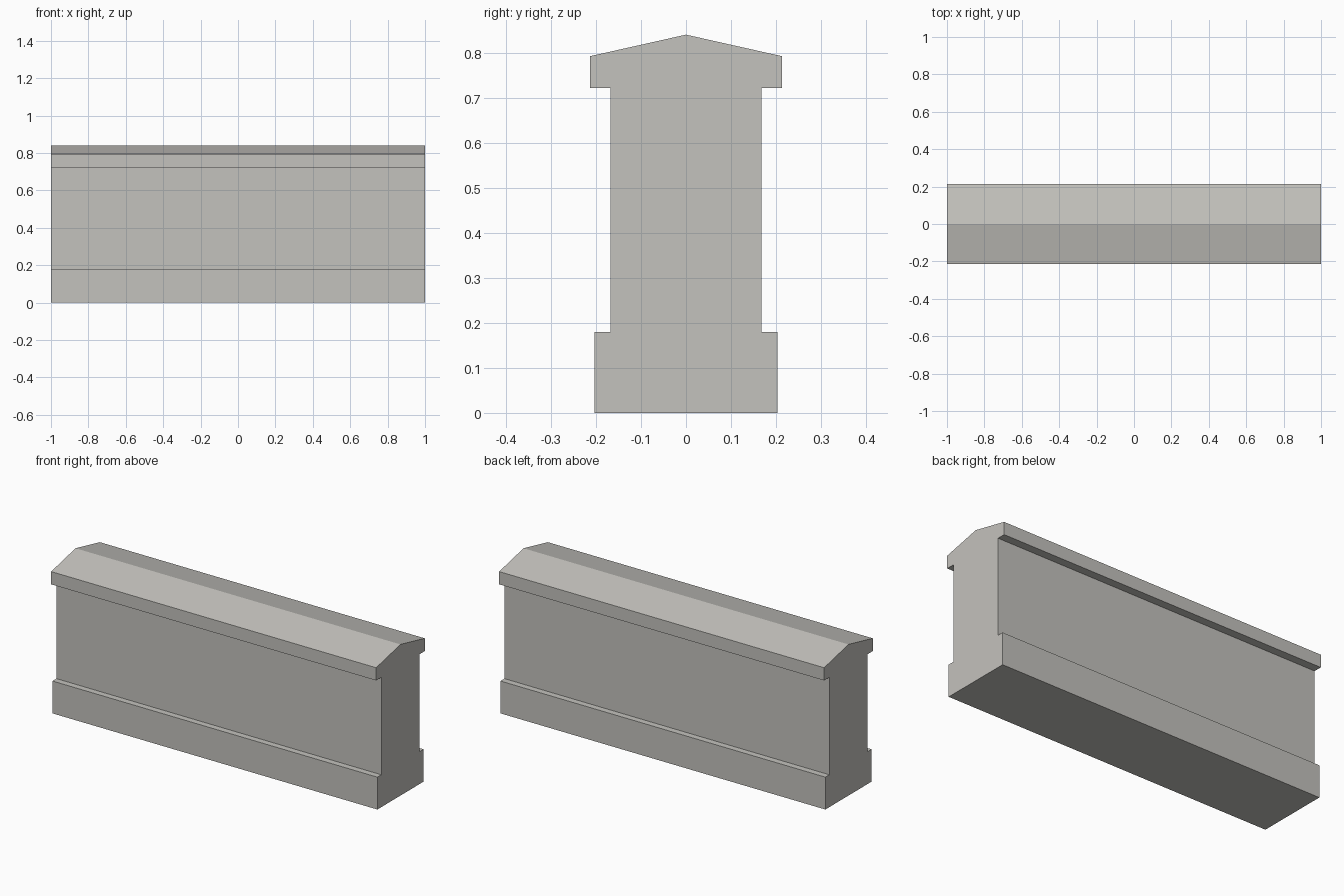
import bpy
import bmesh

if "Cube" in bpy.data.objects:
    bpy.data.objects.remove(bpy.data.objects["Cube"])

LENGTH = 2.0

# Single pale stone colour
stone = bpy.data.materials.new("pale_stone")
stone.diffuse_color = (0.55, 0.54, 0.51, 1.0)
stone.use_nodes = True
stone.node_tree.nodes["Principled BSDF"].inputs["Base Color"].default_value = stone.diffuse_color

# Half of the wall cross-section (y, z): plinth, shaft, overhanging coping
half = [(0.203, 0.0), (0.203, 0.18), (0.168, 0.18), (0.168, 0.722),
        (0.214, 0.722), (0.214, 0.793)]
ridge = (0.0, 0.841)
profile = half + [ridge] + [(-y, z) for y, z in reversed(half)]

# Extrude the mirrored profile along x
bm = bmesh.new()
end = bm.faces.new([bm.verts.new((-LENGTH / 2, y, z)) for y, z in profile])
extruded = bmesh.ops.extrude_face_region(bm, geom=[end], use_keep_orig=True)
moved = [g for g in extruded["geom"] if isinstance(g, bmesh.types.BMVert)]
bmesh.ops.translate(bm, verts=moved, vec=(LENGTH, 0, 0))
bmesh.ops.recalc_face_normals(bm, faces=bm.faces)

mesh = bpy.data.meshes.new("parapet_wall")
bm.to_mesh(mesh)
bm.free()
mesh.materials.append(stone)
wall = bpy.data.objects.new("parapet_wall", mesh)
bpy.context.collection.objects.link(wall)
